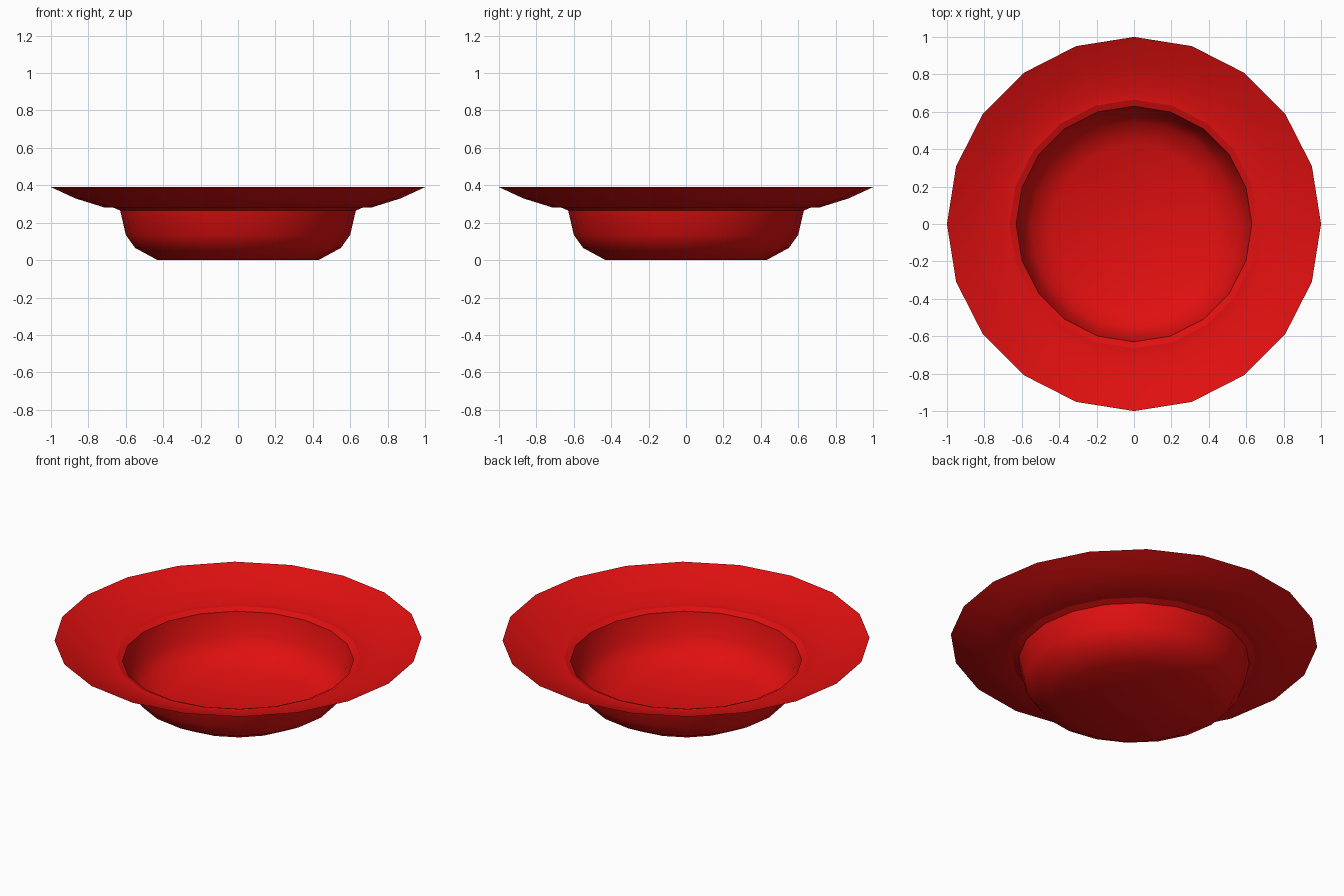
import bpy, bmesh, math

if "Cube" in bpy.data.objects:
    bpy.data.objects.remove(bpy.data.objects["Cube"])

SIDES = 20
# (radius, height) from the base edge out to the rim
PROFILE = [(0.43, 0.0), (0.55, 0.065), (0.60, 0.135), (0.63, 0.265),
           (0.665, 0.28), (0.71, 0.28), (0.87, 0.33), (1.0, 0.39)]
CREASES = (3, 4)  # profile rings that read as hard edges

bm = bmesh.new()

# Rings of vertices, lathed around z
rings = []
for r, z in PROFILE:
    rings.append([bm.verts.new((r * math.cos(math.tau * i / SIDES),
                                r * math.sin(math.tau * i / SIDES), z))
                  for i in range(SIDES)])

# Flat base
bm.faces.new(rings[0])

# Bowl wall, step and wide rim
for a, b in zip(rings, rings[1:]):
    for i in range(SIDES):
        j = (i + 1) % SIDES
        bm.faces.new((a[i], b[i], b[j], a[j]))

# Smooth shading with hard creases at the step
for f in bm.faces:
    f.smooth = True
for k in CREASES:
    for i in range(SIDES):
        bm.edges.get((rings[k][i], rings[k][(i + 1) % SIDES])).smooth = False

mesh = bpy.data.meshes.new("soup_plate")
bm.to_mesh(mesh)
bm.free()
plate = bpy.data.objects.new("soup_plate", mesh)
bpy.context.collection.objects.link(plate)

# Red glaze
red = bpy.data.materials.new("red_glaze")
red.diffuse_color = (0.75, 0.005, 0.005, 1)
red.use_nodes = True
red.node_tree.nodes["Principled BSDF"].inputs["Base Color"].default_value = red.diffuse_color
mesh.materials.append(red)
